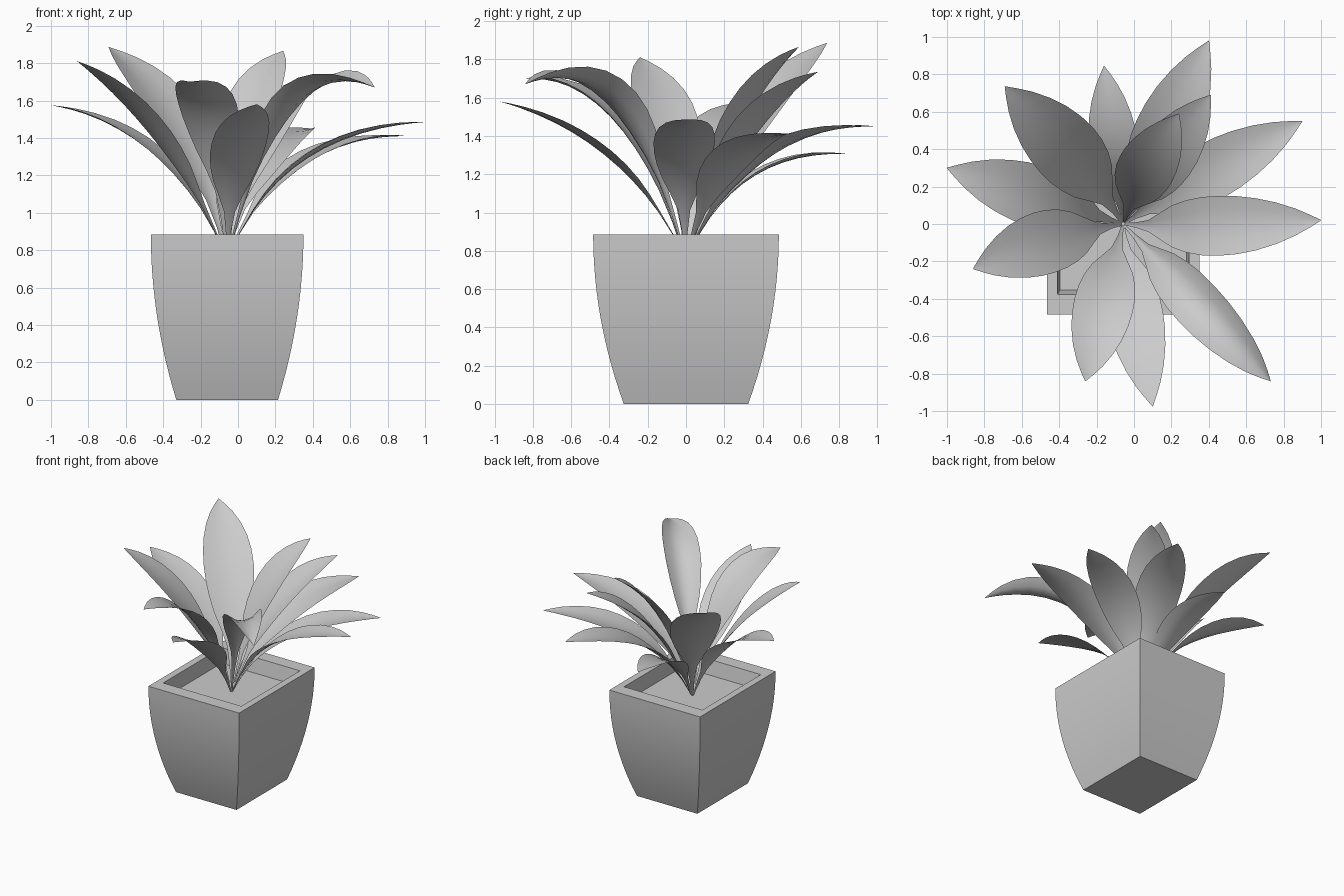
import bpy, bmesh, math
from mathutils import Vector, Matrix

if "Cube" in bpy.data.objects:
    bpy.data.objects.remove(bpy.data.objects["Cube"], do_unlink=True)

grey = bpy.data.materials.new("light_grey")
grey.use_nodes = True
grey.diffuse_color = (0.6, 0.6, 0.6, 1)
grey.node_tree.nodes["Principled BSDF"].inputs["Base Color"].default_value = (0.6, 0.6, 0.6, 1)

CENTRE_X = -0.058
POT_HEIGHT = 0.885
SOIL_Z = 0.77


def finish(name, bm, angle):
    mesh = bpy.data.meshes.new(name)
    bm.to_mesh(mesh)
    bm.free()
    mesh.materials.append(grey)
    obj = bpy.data.objects.new(name, mesh)
    bpy.context.collection.objects.link(obj)
    bpy.ops.object.select_all(action='DESELECT')
    obj.select_set(True)
    bpy.context.view_layer.objects.active = obj
    bpy.ops.object.shade_smooth_by_angle(angle=math.radians(angle))


def ring(bm, hx, hy, z):
    corners = ((-1, -1), (1, -1), (1, 1), (-1, 1))
    return [bm.verts.new((CENTRE_X + sx * hx, sy * hy, z)) for sx, sy in corners]


def bridge(bm, a, b, closed):
    for i in range(len(a) if closed else len(a) - 1):
        j = (i + 1) % len(a)
        bm.faces.new((a[i], a[j], b[j], b[i]))


# Square pot with bowed walls, a flat rim and a sloping inner lip
bm = bmesh.new()
rings = []
STEPS = 12
for i in range(STEPS + 1):
    f = i / STEPS
    bow = (1 - f) ** 2
    rings.append(ring(bm, 0.408 - 0.136 * bow, 0.485 - 0.16 * bow, POT_HEIGHT * f))
rings.append(ring(bm, 0.352, 0.376, POT_HEIGHT))
rings.append(ring(bm, 0.337, 0.352, SOIL_Z - 0.01))
for a, b in zip(rings, rings[1:]):
    bridge(bm, a, b, True)
bm.faces.new(list(reversed(rings[0])))
finish("pot", bm, 30)

# Soil surface
bm = bmesh.new()
bm.faces.new(ring(bm, 0.339, 0.355, SOIL_Z))
finish("soil", bm, 30)

# Leaf outline: position along the midrib, share of full width
OUTLINE = ((0, .04), (.1, .09), (.2, .2), (.28, .44), (.36, .7), (.44, .87),
           (.52, .97), (.6, 1), (.68, .97), (.76, .87), (.84, .69), (.91, .45),
           (.96, .22), (1, .01))
ACROSS = (1, 0.5, 0, -0.5, -1)


def leaf(name, tip, bend, bend_z, width, fold=0.08, roll=0.0, sway=0.0):
    """Curved midrib with edges folded up; roll and sway are towards the leaf's left."""
    tip = Vector(tip)
    base = Vector((CENTRE_X, 0, SOIL_Z))
    out = Vector((tip.x - base.x, tip.y, 0))
    side_flat = Vector((-out.y, out.x, 0)).normalized()
    base += out.normalized() * 0.01
    control = base + out * bend + side_flat * sway
    control.z = bend_z
    bm = bmesh.new()
    rows = []
    for t, share in OUTLINE:
        point = base * (1 - t) ** 2 + control * 2 * t * (1 - t) + tip * t * t
        tangent = ((control - base) * (1 - t) + (tip - control) * t).normalized()
        side = Matrix.Rotation(roll, 3, tangent) @ side_flat
        up = tangent.cross(side).normalized()
        span = width * share
        rows.append([bm.verts.new(point + side * span * u / 2 + up * fold * span * u * u)
                     for u in ACROSS])
    for a, b in zip(rows, rows[1:]):
        bridge(bm, b, a, False)
    bm.normal_update()
    if sum(f.normal.z for f in bm.faces) < 0:
        bmesh.ops.reverse_faces(bm, faces=bm.faces[:])
    finish(name, bm, 60)


# Rosette of arching leaves: tip, bend position, bend height, width
leaf("leaf_back_low", (.40, .98, 1.45), .30, 1.45, .34)
leaf("leaf_back_mid", (.41, .69, 1.735), .33, 1.53, .31, sway=.02)
leaf("leaf_back_upright", (.24, .59, 1.865), .30, 1.59, .31, sway=.05)
leaf("leaf_back_wide", (-.69, .735, 1.885), .35, 1.55, .37, sway=-.06)
leaf("leaf_back_small", (-.16, .845, 1.305), .30, 1.33, .26)
leaf("leaf_right_low", (-1.0, .30, 1.575), .30, 1.46, .33, fold=.06, roll=.03)
leaf("leaf_right_high", (-.86, -.24, 1.81), .35, 1.50, .34, fold=.06, roll=.08, sway=-.05)
leaf("leaf_front_right", (-.26, -.84, 1.70), .35, 1.72, .32)
leaf("leaf_front", (.10, -.975, 1.58), .30, 1.40, .30, fold=.05, roll=.03, sway=-.03)
leaf("leaf_front_left", (.73, -.84, 1.67), .35, 1.88, .27, fold=.25, roll=.08)
leaf("leaf_left", (1.0, .02, 1.485), .26, 1.43, .32, sway=-.04)
leaf("leaf_left_back", (.90, .55, 1.41), .28, 1.41, .31, sway=.02)
